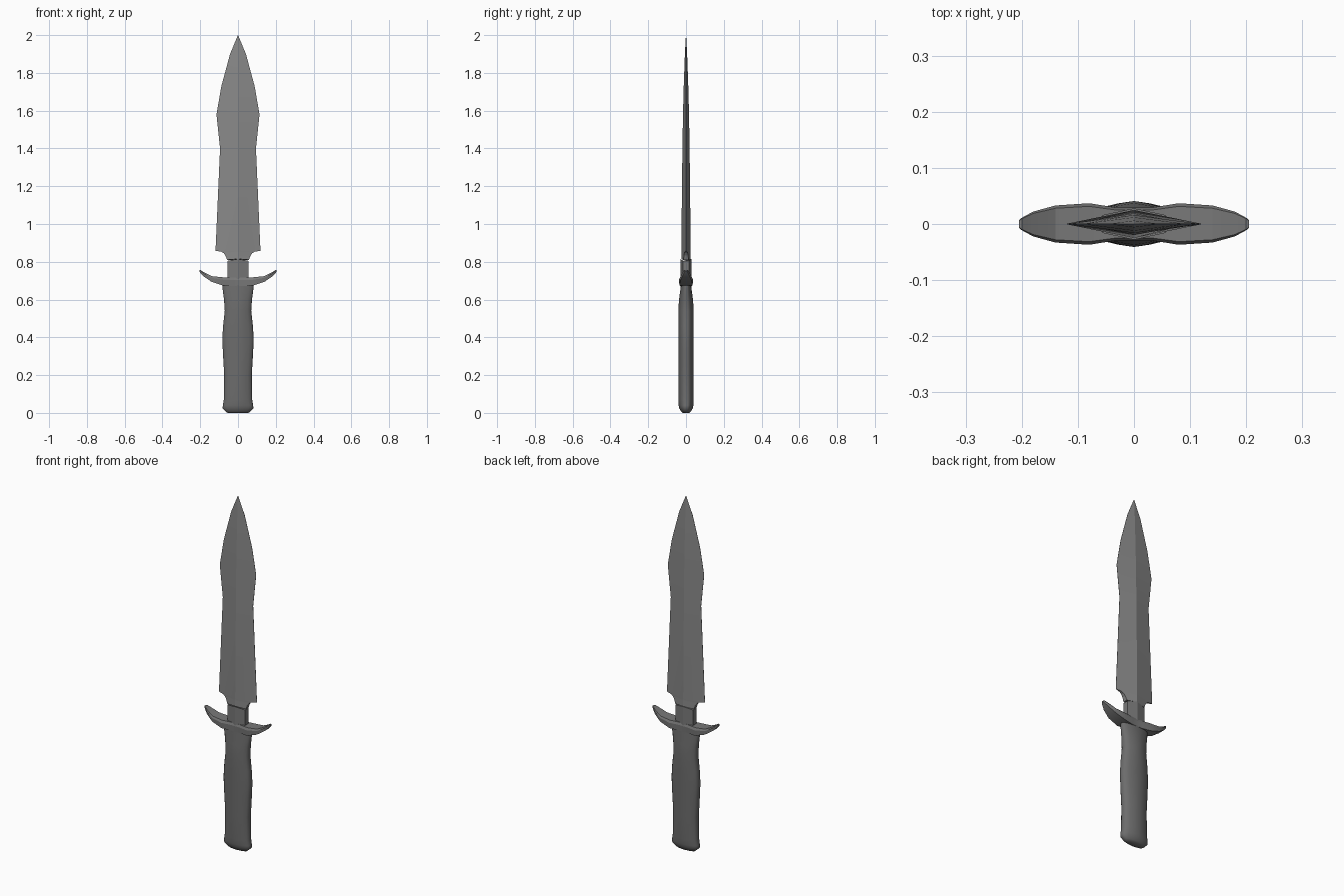
import bpy, bmesh

if "Cube" in bpy.data.objects:
    bpy.data.objects.remove(bpy.data.objects["Cube"])


def grey(name, v):
    mat = bpy.data.materials.new(name)
    mat.diffuse_color = (v, v, v, 1)
    mat.use_nodes = True
    mat.node_tree.nodes["Principled BSDF"].inputs["Base Color"].default_value = mat.diffuse_color
    return mat


steel = grey("steel", 0.25)
dark_steel = grey("dark_steel", 0.19)
grip_dark = grey("grip_dark", 0.15)


def loft(name, rings, mat, smooth_angle=None):
    """Skin a closed solid through rings of equal point count."""
    bm = bmesh.new()
    rows = [[bm.verts.new(p) for p in ring] for ring in rings]
    n = len(rows[0])
    for a, b in zip(rows, rows[1:]):
        for i in range(n):
            j = (i + 1) % n
            bm.faces.new((a[i], a[j], b[j], b[i]))
    bm.faces.new(rows[0][::-1])
    bm.faces.new(rows[-1])
    bmesh.ops.remove_doubles(bm, verts=bm.verts, dist=0.0001)
    bmesh.ops.recalc_face_normals(bm, faces=bm.faces)
    mesh = bpy.data.meshes.new(name)
    bm.to_mesh(mesh)
    bm.free()
    mesh.materials.append(mat)
    ob = bpy.data.objects.new(name, mesh)
    bpy.context.collection.objects.link(ob)
    if smooth_angle:
        bpy.context.view_layer.objects.active = ob
        ob.select_set(True)
        bpy.ops.object.shade_smooth_by_angle(angle=smooth_angle)
        ob.select_set(False)
    return ob


def blade_ring(x, z, t, ridge_y, ridge_z):
    """Diamond section; t is half the thickness left at the edge."""
    return [(0, -ridge_y, ridge_z), (x, -t, z), (x, t, z),
            (0, ridge_y, ridge_z), (-x, t, z), (-x, -t, z)]


# blade: notched shoulder, waist, belly, point
blade_rows = [
    (0.058, 0.81, 0.013, 0.025, 0.815), (0.066, 0.832, 0.011, 0.025, 0.833),
    (0.076, 0.846, 0.009, 0.025, 0.847), (0.09, 0.854, 0.006, 0.025, 0.855),
    (0.119, 0.858, 0.0006, 0.025, 0.86), (0.095, 1.40, 0.0006, 0.019, 1.40),
    (0.114, 1.58, 0.0006, 0.016, 1.58), (0.088, 1.73, 0.0006, 0.012, 1.73),
    (0.042, 1.90, 0.0006, 0.006, 1.90), (0.0004, 2.0, 0.0002, 0.0004, 2.0)]
loft("blade", [blade_ring(*r) for r in blade_rows], steel, 0.2)

# ricasso: thick block between blade and guard
loft("ricasso", [blade_ring(0.056, 0.69, 0.016, 0.028, 0.69),
                 blade_ring(0.056, 0.805, 0.016, 0.028, 0.815)], dark_steel)

# guard: curved quillons, chamfered section (x, bottom z, top z, half depth)
half = [(0.03, 0.672, 0.718, 0.029), (0.08, 0.674, 0.718, 0.037),
        (0.14, 0.694, 0.724, 0.033), (0.18, 0.721, 0.744, 0.022),
        (0.200, 0.742, 0.757, 0.011), (0.205, 0.748, 0.756, 0.007)]
stations = [(-x, a, b, d) for x, a, b, d in reversed(half)] + half
guard = []
for x, a, b, d in stations:
    h = b - a
    guard.append([(x, -d * 0.95, a), (x, d * 0.95, a), (x, d, a + h * 0.7),
                  (x, d * 0.85, b), (x, -d * 0.85, b), (x, -d, a + h * 0.7)])
loft("guard", guard, dark_steel, 0.35)

# handle: waisted grip with flared pommel (z, half width, half depth)
quarter = [(1, 0.26), (0.9, 0.5), (0.7, 0.72), (0.36, 0.89)]
upper = quarter + [(0, 1)] + [(-x, y) for x, y in reversed(quarter)]
section = upper + [(-x, -y) for x, y in upper]
grip = [(0.0, 0.055, 0.018), (0.008, 0.066, 0.027), (0.025, 0.082, 0.036),
        (0.04, 0.080, 0.039), (0.07, 0.075, 0.041), (0.20, 0.073, 0.041),
        (0.32, 0.080, 0.041), (0.39, 0.083, 0.041), (0.46, 0.079, 0.041),
        (0.54, 0.070, 0.041), (0.60, 0.074, 0.037), (0.66, 0.082, 0.029),
        (0.69, 0.080, 0.027)]
loft("handle", [[(x * w, y * d, z) for x, y in section] for z, w, d in grip],
     grip_dark, 0.8)
